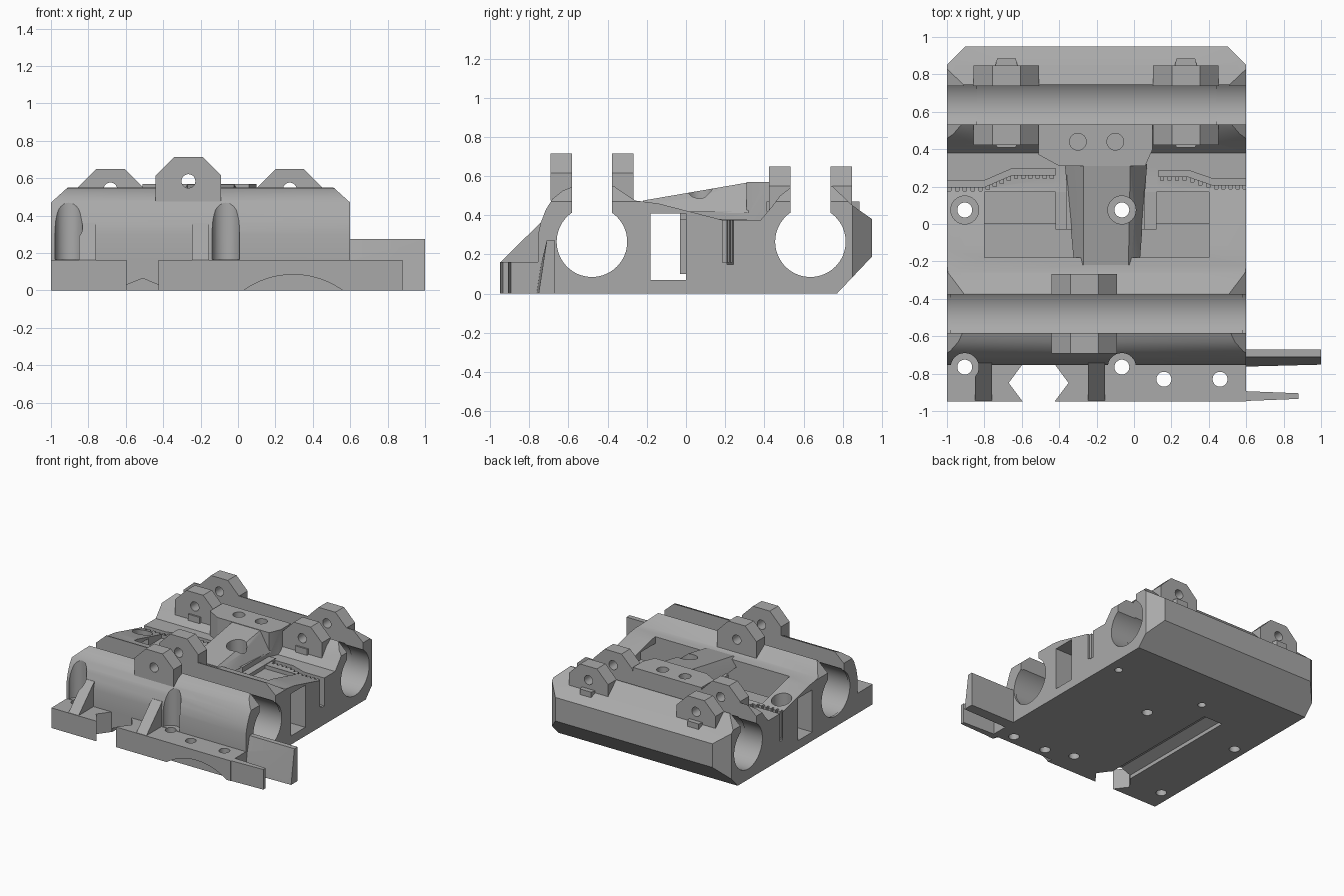
import bpy, bmesh, math
from mathutils import Vector, Matrix

if "Cube" in bpy.data.objects:
    bpy.data.objects.remove(bpy.data.objects["Cube"])

grey = bpy.data.materials.new("plastic grey")
grey.use_nodes = True
colour = (0.4, 0.4, 0.4, 1)
grey.diffuse_color = colour
grey.node_tree.nodes["Principled BSDF"].inputs["Base Color"].default_value = colour
AXES = {"x": lambda u, v, t: (t, u, v), "y": lambda u, v, t: (u, t, v), "z": lambda u, v, t: (u, v, t)}


def finish(name, bm):
    bmesh.ops.recalc_face_normals(bm, faces=bm.faces)
    mesh = bpy.data.meshes.new(name)
    bm.to_mesh(mesh)
    bm.free()
    ob = bpy.data.objects.new(name, mesh)
    bpy.context.scene.collection.objects.link(ob)
    mesh.materials.append(grey)
    return ob


def prism(name, points, axis, start, end):
    """Extrude a flat outline along an axis."""
    bm = bmesh.new()
    face = bm.faces.new([bm.verts.new(AXES[axis](u, v, start)) for u, v in points])
    new = bmesh.ops.extrude_face_region(bm, geom=[face])["geom"]
    shift = Vector(AXES[axis](0, 0, end - start))
    bmesh.ops.translate(bm, vec=shift, verts=[g for g in new if isinstance(g, bmesh.types.BMVert)])
    return finish(name, bm)


def box(name, x0, x1, y0, y1, z0, z1):
    return prism(name, [(x0, y0), (x1, y0), (x1, y1), (x0, y1)], "z", z0, z1)


def rod(name, u, v, r, axis, start, end, n=48):
    ring = [(u + r * math.cos(2 * math.pi * i / n), v + r * math.sin(2 * math.pi * i / n)) for i in range(n)]
    return prism(name, ring, axis, start, end)


def hull(name, points):
    bm = bmesh.new()
    for p in points:
        bm.verts.new(p)
    bmesh.ops.convex_hull(bm, input=bm.verts)
    return finish(name, bm)


def combine(target, tools, operation):
    for tool in tools:
        mod = target.modifiers.new(operation.lower(), "BOOLEAN")
        mod.operation, mod.solver, mod.object = operation, "EXACT", tool
    bpy.context.view_layer.update()
    done = bpy.data.meshes.new_from_object(target.evaluated_get(bpy.context.evaluated_depsgraph_get()))
    target.modifiers.clear()
    target.data = done
    for tool in tools:
        bpy.data.objects.remove(tool)


# Main body: side profile run across the full width
FRONT, BACK, AXLE = -0.48, 0.635, 0.265
profile = [(-0.755, 0), (-0.755, 0.3), (-0.742, 0.36), (-0.715, 0.43), (-0.68, 0.485), (-0.63, 0.525), (-0.57, 0.55),
           (-0.37, 0.55), (-0.26, 0.475), (-0.14, 0.46), (0.19, 0.375), (0.38, 0.375), (0.435, 0.44),
           (0.48, 0.5), (0.545, 0.55), (0.745, 0.55), (0.85, 0.45), (0.95, 0.38), (0.95, 0.19), (0.77, 0)]
body = prism("carriage_body", profile, "x", -1, 0.6)

# Belt channel with side windows, lowered deck, sloped tube ends and back corners
cuts = [box("channel", -0.8, 0.4, -0.18, -0.03, 0.07, 0.8),
        box("window", -1.1, 0.7, -0.18, 0, 0.07, 0.41),
        box("deck", -0.8, 0.4, -0.1, 0.17, 0.35, 0.8)]
for edge, s in ((-1, 1), (0.6, -1)):
    out = edge - 0.1 * s
    cuts.append(prism("end_slope", [(edge, 0.47), (edge + 0.1 * s, 0.56), (edge + 0.1 * s, 0.7), (out, 0.7), (out, 0.47)],
                      "y", -0.9, 1))
    cuts.append(prism("corner", [(edge, 0.85), (edge + 0.11 * s, 0.96), (edge, 1.1), (out, 1.1), (out, 0.85)],
                      "z", -0.1, 0.8))
combine(body, cuts, "DIFFERENCE")

# Centre boss, its support and the rear plateau
parts = [hull("boss", [(-0.27, -0.22, 0.475), (-0.03, -0.22, 0.475), (-0.27, 0.32, 0.568), (-0.02, 0.32, 0.568),
                       (-0.37, 0.32, 0.412), (0.07, 0.32, 0.412), (-0.32, -0.22, 0.412), (0.03, -0.22, 0.412)]),
         box("boss_support", -0.42, 0.12, -0.03, 0.31, 0.1, 0.38),
         box("boss_core", -0.36, 0.06, -0.03, 0.31, 0.1, 0.42),
         prism("plateau", [(-0.4, 0.31), (-0.01, 0.31), (0.06, 0.31), (0.1, 0.4), (0.1, 0.545), (-0.51, 0.545), (-0.51, 0.37)],
               "z", 0.2, 0.57)]

# Front flange with notch, plus end plate and tongue
parts += [prism("front_flange", [(-1, -0.7), (-1, -0.95), (-0.595, -0.95), (-0.67, -0.85), (-0.6, -0.755),
                                 (-0.42, -0.755), (-0.35, -0.85), (-0.425, -0.95), (0.6, -0.95), (0.6, -0.7)], "z", 0, 0.162),
          prism("end_plate", [(0.5, -0.95), (0.88, -0.935), (0.88, -0.905), (0.5, -0.89)], "z", 0, 0.162),
          hull("tongue", [(x, y, z) for x, front in ((0.1, -0.775), (1, -0.752))
                          for y, z in ((front, 0), (-0.71, 0.275), (-0.67, 0.275), (-0.67, 0))])]
for x in (-0.805, -0.2):
    parts.append(prism("gusset", [(-0.945, 0.1), (-0.945, 0.162), (-0.745, 0.36), (-0.68, 0.36), (-0.68, 0.1)],
                       "x", x - 0.045, x + 0.045))

# Clamp ears either side of each tube slot
ears = [(-0.265, 0.715, 0.475, FRONT), (-0.682, 0.65, 0.42, BACK), (0.277, 0.65, 0.42, BACK)]
for x, top, low, y in ears:
    shape = [(x - 0.175, low), (x - 0.175, top - 0.1), (x - 0.075, top),
             (x + 0.075, top), (x + 0.175, top - 0.1), (x + 0.175, low)]
    for s in (-1, 1):
        a, b = sorted((y + s * 0.1, y + s * 0.212))
        parts.append(prism("ear", shape, "y", a, b))
        if y == BACK:
            tip = 0.25 if s > 0 else 0.225
            parts.append(hull("ear_foot", [(x + dx * w, y + s * d, z) for dx in (-1, 1)
                                           for w, d in ((0.065, 0.19), (0.05, tip)) for z in (0.42, 0.47)]))
combine(body, parts, "UNION")

# Bearing bores, open slots and ear screw holes
cuts = []
for y in (FRONT, BACK):
    cuts += [rod("bore", y, AXLE, 0.18, "x", -1.1, 0.7, 64),
             rod("bearing_seat", y, AXLE, 0.187, "x", -0.84 if y == BACK else -0.98, 0.44 if y == BACK else 0.58, 64),
             box("slot", -1.1, 0.7, y - 0.102, y + 0.102, AXLE, 0.9)]
for x, top, low, y in ears:
    cuts.append(rod("ear_hole", x, top - 0.13 if y == FRONT else 0.54, 0.037, "y", y - 0.3, y + 0.3, 24))

# Mounting holes, with wide head pockets
for x in (-0.905, -0.065):
    for y in (-0.765, 0.075):
        cuts += [rod("screw", x, y, 0.04, "z", -0.1, 0.9, 24), rod("head", x, y, 0.075, "z", 0.165, 0.9, 32)]
for x in (0.16, 0.46):
    cuts.append(rod("flange_hole", x, -0.83, 0.04, "z", -0.1, 0.3, 24))
for x in (-0.3, -0.1):
    cuts.append(rod("plateau_hole", x, 0.44, 0.045, "z", 0.47, 0.9, 24))
for x in (-0.3, 0.5):
    cuts.append(rod("base_hole", x, 0.42, 0.03, "z", -0.1, 0.08, 24))

# Underside groove and arched relief below the front flange
cuts += [prism("groove", [(-0.595, -0.1), (-0.595, 0.03), (-0.51, 0.065), (-0.425, 0.03), (-0.425, -0.1)], "y", -1, 0.3),
         rod("arch", 0.295, -0.37, 0.455, "y", -1, -0.91, 96)]
combine(body, cuts, "DIFFERENCE")

# Toothed belt slots
cuts = []
belts = [[(-1.05, 0.215), (-0.8, 0.215), (-0.65, 0.28), (-0.42, 0.28)],
         [(0.13, 0.27), (0.29, 0.27), (0.42, 0.225), (0.65, 0.225)]]
for path in belts:
    lower, upper = [(x, y - 0.017) for x, y in path], [(x, y + 0.017) for x, y in path]
    cuts.append(prism("belt_slot", lower + upper[::-1], "z", 0.15, 0.7))
    for (xa, ya), (xb, yb) in zip(path, path[1:]):
        count = int((xb - xa) / 0.036)
        for i in range(count):
            t = (i + 0.5) / count
            x, y = xa + t * (xb - xa), ya + t * (yb - ya)
            cuts.append(box("tooth", x - 0.009, x + 0.009, y - 0.038, y - 0.01, 0.16, 0.7))
combine(body, cuts, "DIFFERENCE")

bpy.ops.object.select_all(action="DESELECT")
body.select_set(True)
bpy.context.view_layer.objects.active = body
bpy.ops.object.shade_smooth_by_angle(angle=math.radians(28))
